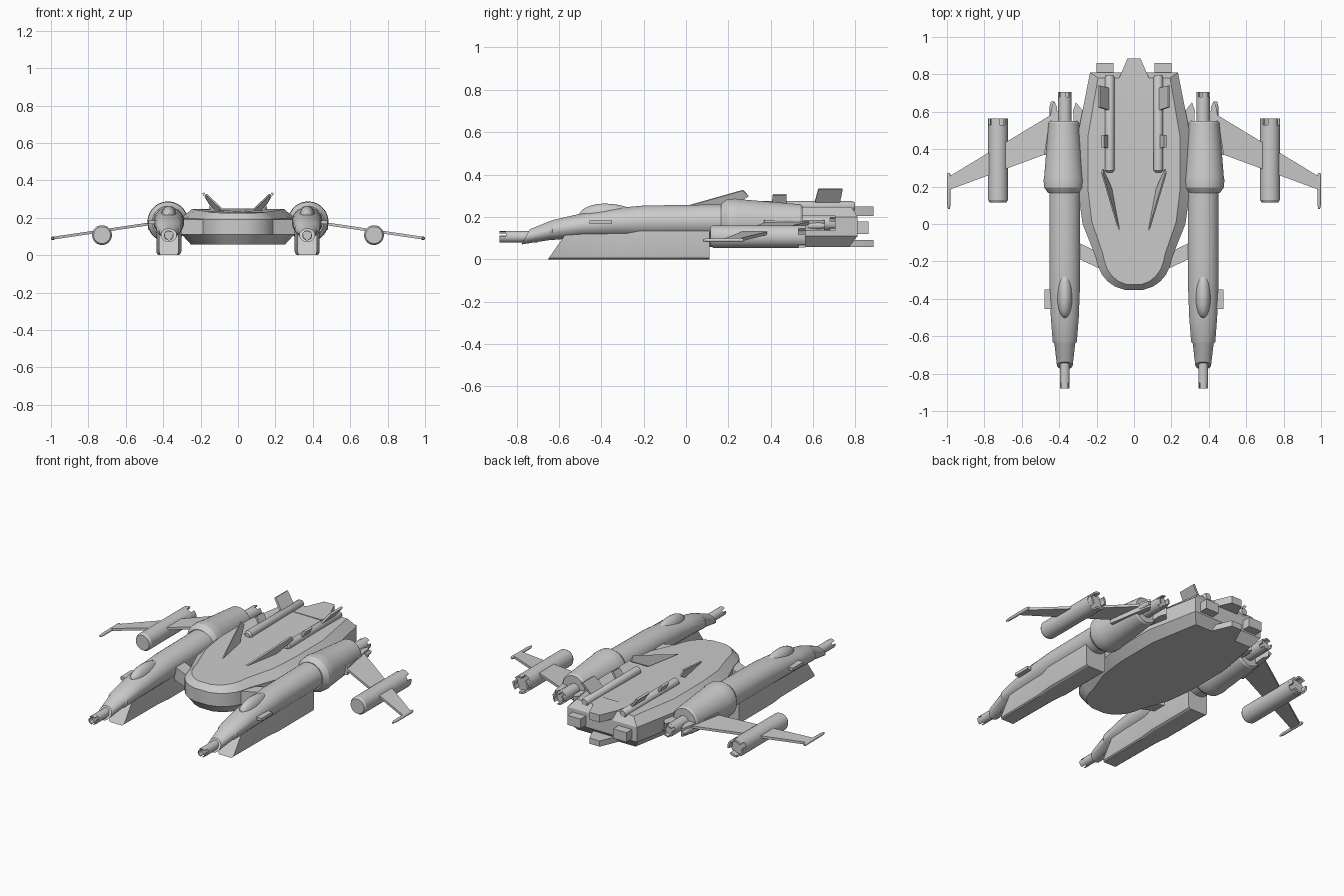
import bpy, bmesh, math
from mathutils import Vector

if "Cube" in bpy.data.objects:
    bpy.data.objects.remove(bpy.data.objects["Cube"])


def build(name, bm, mirror=True, smooth=30):
    bmesh.ops.recalc_face_normals(bm, faces=bm.faces[:])
    me = bpy.data.meshes.new(name)
    bm.to_mesh(me)
    bm.free()
    ob = bpy.data.objects.new(name, me)
    bpy.context.collection.objects.link(ob)
    if mirror:
        ob.modifiers.new("mirror", 'MIRROR').use_axis = (True, False, False)
    bpy.ops.object.select_all(action='DESELECT')
    ob.select_set(True)
    bpy.context.view_layer.objects.active = ob
    bpy.ops.object.shade_smooth_by_angle(angle=math.radians(smooth))
    return ob


def add_loft(bm, rings):
    vs = [[bm.verts.new(p) for p in r] for r in rings]
    n = len(vs[0])
    for a, b in zip(vs, vs[1:]):
        for i in range(n):
            bm.faces.new((a[i], a[(i + 1) % n], b[(i + 1) % n], b[i]))
    bm.faces.new(vs[0])
    bm.faces.new(vs[-1])


def loft(name, rings, **kw):
    bm = bmesh.new()
    add_loft(bm, rings)
    return build(name, bm, **kw)


def oval(x, y, z, rx, rz, n=32, lean=0.0):
    # ring around the y axis; lean shifts the top backwards
    pts = []
    for i in range(n):
        a = 2 * math.pi * (i + 0.5) / n
        pts.append((x + rx * math.cos(a), y + lean * math.sin(a), z + rz * math.sin(a)))
    return pts


def tube(name, x, z, stations, n=24):
    return loft(name, [oval(x, y, z, r, r, n) for y, r in stations])


def box(name, xs, ys, zs, **kw):
    return loft(name, [[(x, y, z) for x, y in ((xs[0], ys[0]), (xs[1], ys[0]), (xs[1], ys[1]), (xs[0], ys[1]))]
                       for z in zs], **kw)


def plate(name, pts, offset):
    o = Vector(offset) / 2
    return loft(name, [[Vector(p) - o for p in pts], [Vector(p) + o for p in pts]])


def teeth(name, x, z, y0, y1, r, count, fill=0.62, wall=0.22):
    # crown of curved petals around a muzzle or exhaust
    bm = bmesh.new()
    for k in range(count):
        a0 = 2 * math.pi * k / count + math.pi / 4
        angs = [a0 + 2 * math.pi / count * fill * t / 3 for t in range(4)]
        prof = [(r, a) for a in angs] + [(r * (1 - wall), a) for a in reversed(angs)]
        add_loft(bm, [[(x + q * math.cos(a), y, z + q * math.sin(a)) for q, a in prof] for y in (y0, y1)])
    return build(name, bm)


# Central hull: rounded front, tapering flat back, bevelled top and bottom
half = [(0.05, -0.352), (0.10, -0.335), (0.14, -0.308), (0.172, -0.27), (0.192, -0.225), (0.203, -0.18),
        (0.275, 0.0), (0.30, 0.18), (0.30, 0.48), (0.235, 0.81), (0.08, 0.81)]
outline = half + [(-x, y) for x, y in reversed(half)]


def hull_ring(z, sx, sy, drop=0.0):
    return [(x * sx, 0.23 + (y - 0.23) * sy, z - drop * max(0.0, min(1.0, (0.1 - y) / 0.45))) for x, y in outline]


loft("hull", [hull_ring(0.057, 0.84, 0.93), hull_ring(0.11, 1, 1), hull_ring(0.20, 1, 1, 0.01),
              hull_ring(0.247, 0.82, 0.95, 0.022)], mirror=False, smooth=25)

# Tail blocks
for nm, z0, z1 in (("upper_tail", 0.205, 0.25), ("lower_tail", 0.057, 0.092)):
    tail = [(-0.10, 0.68), (0.10, 0.68), (0.08, 0.78), (0.035, 0.885), (-0.035, 0.885), (-0.08, 0.78)]
    loft(nm, [[(x, y, z) for x, y in tail] for z in (z0, z1)], mirror=False)
box("tail_exhaust", (0.11, 0.20), (0.76, 0.862), (0.12, 0.178))

# Rods and fins on the deck
tube("deck_rod", 0.13, 0.25, [(0.275, 0.015), (0.285, 0.025), (0.785, 0.025), (0.797, 0.018)], 16)
plate("rear_fin", [(0.13, 0.605, 0.26), (0.13, 0.725, 0.26), (0.187, 0.74, 0.332), (0.187, 0.625, 0.332)],
      (0.012, 0, -0.006))
plate("small_fin", [(0.14, 0.405, 0.26), (0.14, 0.475, 0.26), (0.167, 0.475, 0.305), (0.167, 0.41, 0.305)],
      (0.012, 0, -0.006))
plate("deck_blade", [(0.08, -0.035, 0.24), (0.17, 0.27, 0.326), (0.167, 0.295, 0.298), (0.122, 0.19, 0.24)],
      (0.008, 0, -0.004))

# Long forward nacelle body with raked nose
X = 0.37
stations = [(0.22, 0.181, 0.083, 0.079, 0), (-0.2, 0.178, 0.083, 0.076, 0), (-0.35, 0.171, 0.081, 0.069, 0),
            (-0.5, 0.158, 0.075, 0.057, 0), (-0.63, 0.138, 0.065, 0.047, 0), (-0.64, 0.136, 0.056, 0.045, 0),
            (-0.757, 0.106, 0.042, 0.036, 0.02)]
loft("nacelle", [oval(X, y, z, rx, rz, 32, ln) for y, z, rx, rz, ln in stations])

# Canopy bump
bm = bmesh.new()
bmesh.ops.create_uvsphere(bm, u_segments=20, v_segments=12, radius=1)
for v in bm.verts:
    stretch = 0.12 if v.co.y < 0 else 0.15
    v.co = Vector((X + 0.042 * v.co.x, -0.385 + stretch * v.co.y, 0.205 + 0.058 * v.co.z))
build("canopy", bm)

# Engine housing behind the nacelle
tube("engine_housing", 0.375, 0.178, [(0.165, 0.084), (0.195, 0.106), (0.235, 0.109), (0.25, 0.106),
                                      (0.54, 0.082), (0.55, 0.074)], 32)
tube("engine_nozzle", X, 0.172, [(0.54, 0.036), (0.68, 0.036)], 20)
teeth("nozzle_petals", X, 0.172, 0.675, 0.706, 0.036, 4)

# Nose gun
tube("nose_gun", X, 0.106, [(-0.70, 0.027), (-0.85, 0.027)], 16)
teeth("gun_muzzle", X, 0.106, -0.88, -0.845, 0.027, 3, 0.7)

# Lower pod under each nacelle, front raked forward at the bottom
def pod_ring(y, w, rake):
    prof = [(-1, 0.15), (-1, 0.02), (-0.93, 0.006), (-0.78, 0), (0.78, 0), (0.93, 0.006), (1, 0.02), (1, 0.15)]
    return [(X + w * a, y + rake * z, z) for a, z in prof]


loft("lower_pod", [pod_ring(-0.652, 0.052, 0.7), pod_ring(-0.32, 0.056, 0.3), pod_ring(-0.22, 0.067, 0),
                   pod_ring(0.11, 0.067, 0)])

# Side vane and strut to the hull
box("side_vane", (0.42, 0.478), (-0.455, -0.35), (0.166, 0.184))
loft("hull_strut", [[(0.17, -0.245, z), (0.33, -0.17, z), (0.33, -0.085, z), (0.17, -0.16, z)] for z in (0.11, 0.19)])

# Wing root fairings either side of the engine
loft("wing_root", [[(0.44, 0.36, z), (0.482, 0.37, z), (0.437, 0.64, z), (0.425, 0.655, z), (0.41, 0.62, z)]
                   for z in (0.135, 0.185)])
loft("inner_brace", [[(0.25, 0.4, z), (0.32, 0.4, z), (0.325, 0.61, z), (0.31, 0.65, z), (0.27, 0.60, z)]
                     for z in (0.135, 0.18)])
tube("root_rod", 0.435, 0.158, [(0.40, 0.016), (0.63, 0.016), (0.655, 0.010)], 12)

# Drooped swept wing with tip rod
plate("wing", [(0.40, 0.40, 0.178), (0.995, 0.18, 0.09), (0.995, 0.25, 0.09), (0.40, 0.61, 0.178)], (0, 0, 0.015))
tube("wing_tip_rod", 0.99, 0.09, [(0.08, 0.005), (0.10, 0.009), (0.26, 0.010), (0.272, 0.007)], 12)

# Wing engine
tube("wing_engine", 0.727, 0.107, [(0.115, 0.045), (0.128, 0.053), (0.53, 0.053)], 28)
teeth("wing_engine_petals", 0.727, 0.107, 0.525, 0.563, 0.053, 4)
